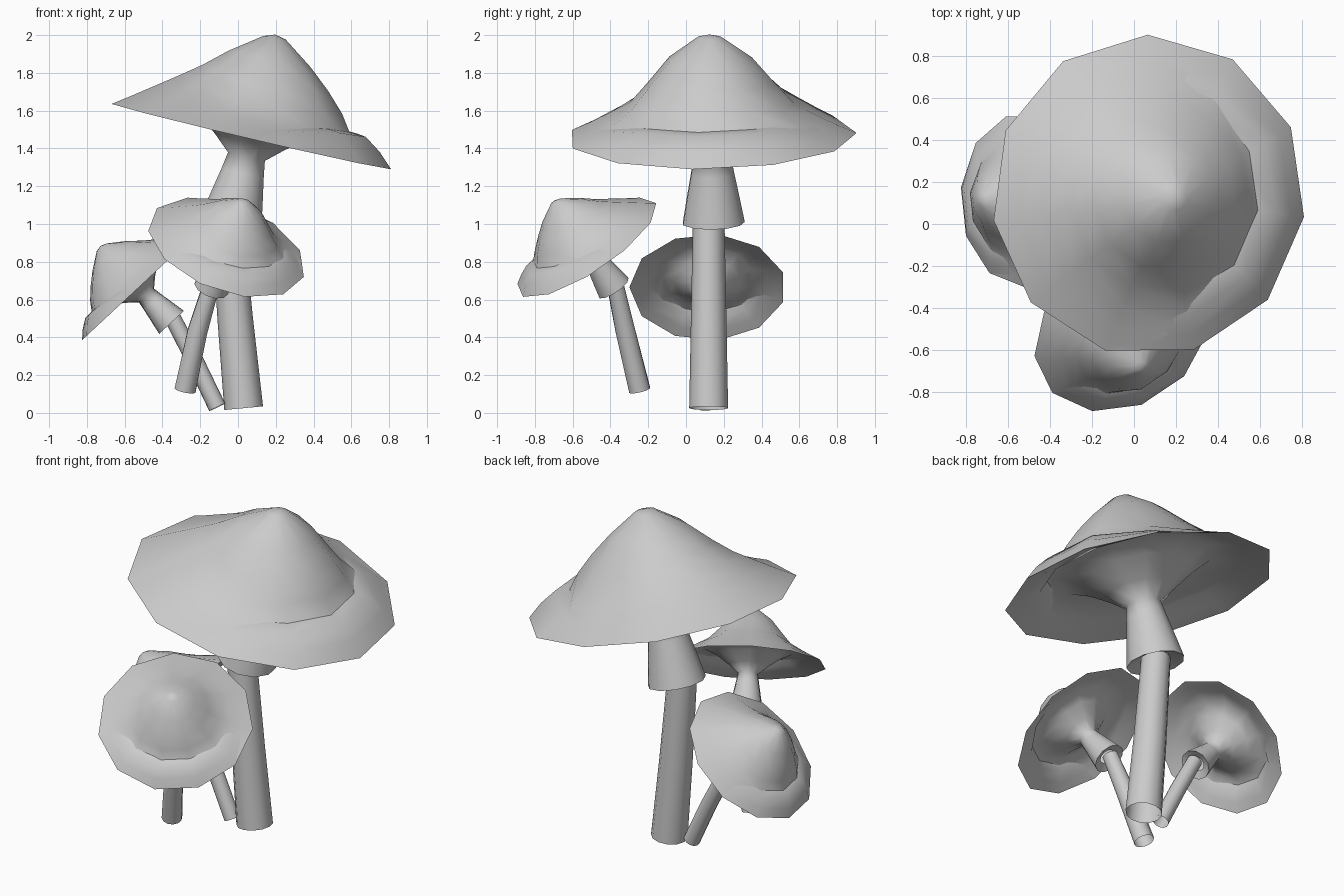
import bpy, bmesh, math
from mathutils import Vector, Matrix

if "Cube" in bpy.data.objects:
    bpy.data.objects.remove(bpy.data.objects["Cube"])

SEG = 11
# radius, then height of the cap top on its uphill, side and dented downhill sectors
TOP = [(0.06, .525, .535, .535), (0.22, .41, .42, .425), (0.34, .305, .275, .325),
       (0.44, .23, .16, .225), (0.55, .15, .10, .07), (0.66, .07, .045, .03), (0.76, 0, 0, 0)]
# underside: rim -> gill funnel (pokes through the dent downhill) -> neck -> skirt -> inside
UNDER = [(.68, .035, .028, .075), (.59, .085, .065, .135), (.44, .135, .12, .14)] + \
    [(r, h, h, h) for r, h in [(.32, .065), (.19, -.03), (.10, -.11),
     (.115, -.20), (.14, -.33), (.165, -.465), (.08, -.43)]]


def finish(name, bm, angle):
    bmesh.ops.recalc_face_normals(bm, faces=bm.faces)
    me = bpy.data.meshes.new(name)
    bm.to_mesh(me)
    bm.free()
    for p in me.polygons:
        p.use_smooth = True
    me.set_sharp_from_angle(angle=math.radians(angle))
    bpy.context.collection.objects.link(bpy.data.objects.new(name, me))


def bridge(bm, a, b):
    for i in range(len(a)):
        j = (i + 1) % len(a)
        bm.faces.new((a[i], a[j], b[j], b[i]))


def head(name, centre, normal, radius, phase=0):
    n = Vector(normal).normalized()
    down = (Vector((0, 0, -1)) + n * n.z).normalized()
    side = n.cross(down)
    frame = Matrix((down, side, n)).transposed()
    s = radius / 0.76
    bm = bmesh.new()

    def ring(r, up, mid, dn):
        out = []
        for k in range(SEG):
            a = math.pi / 2 + k * math.tau / SEG + math.radians(phase)
            c = math.cos(a)
            w = min(1, 1.4 * c * c)
            h = mid + ((dn if c > 0 else up) - mid) * w
            out.append(bm.verts.new(Vector(centre) + frame @ Vector(
                (r * c, r * math.sin(a), h)) * s))
        return out

    rings = [ring(*row) for row in TOP + UNDER]
    for a, b in zip(rings, rings[1:]):
        bridge(bm, a, b)
    tip = bm.verts.new(Vector(centre) + n * .547 * s)
    for i in range(SEG):
        bm.faces.new((tip, rings[0][i], rings[0][(i + 1) % SEG]))
    finish(name, bm, 75)


def stem(name, points):
    # tapered open tube through (x, y, z, radius) points
    bm = bmesh.new()
    rings = []
    for i, p in enumerate(points):
        c = Vector(p[:3])
        d = Vector(points[min(i + 1, len(points) - 1)][:3]) - Vector(points[max(i - 1, 0)][:3])
        rot = d.to_track_quat('Z', 'Y')
        rings.append([bm.verts.new(c + rot @ Vector((math.cos(k * math.tau / 12),
                      math.sin(k * math.tau / 12), 0)) * p[3]) for k in range(12)])
    for a, b in zip(rings, rings[1:]):
        bridge(bm, a, b)
    finish(name, bm, 60)


# Tall mushroom
head("large_cap", (0.07, 0.135, 1.465), (0.228, -0.02, 0.974), 0.768, 5.5)
stem("large_stem", [(0.03, 0.12, 0.025, .103), (-0.015, 0.12, 0.5, .094), (-0.06, 0.12, 1.06, .083)])
# Front mushroom
head("front_cap", (-0.06, -0.525, 0.875), (0.30, -0.525, 0.79), 0.437, -3)
stem("front_stem", [(-0.28, -0.245, 0.12, .058), (-0.215, -0.32, 0.43, .054), (-0.14, -0.375, 0.68, .045)])
# Side mushroom
head("side_cap", (-0.525, 0.115, 0.665), (-0.68, 0, 0.73), 0.415)
stem("side_stem", [(-0.11, 0.10, 0.03, .047), (-0.23, 0.11, 0.28, .046), (-0.345, 0.115, 0.50, .044)])
